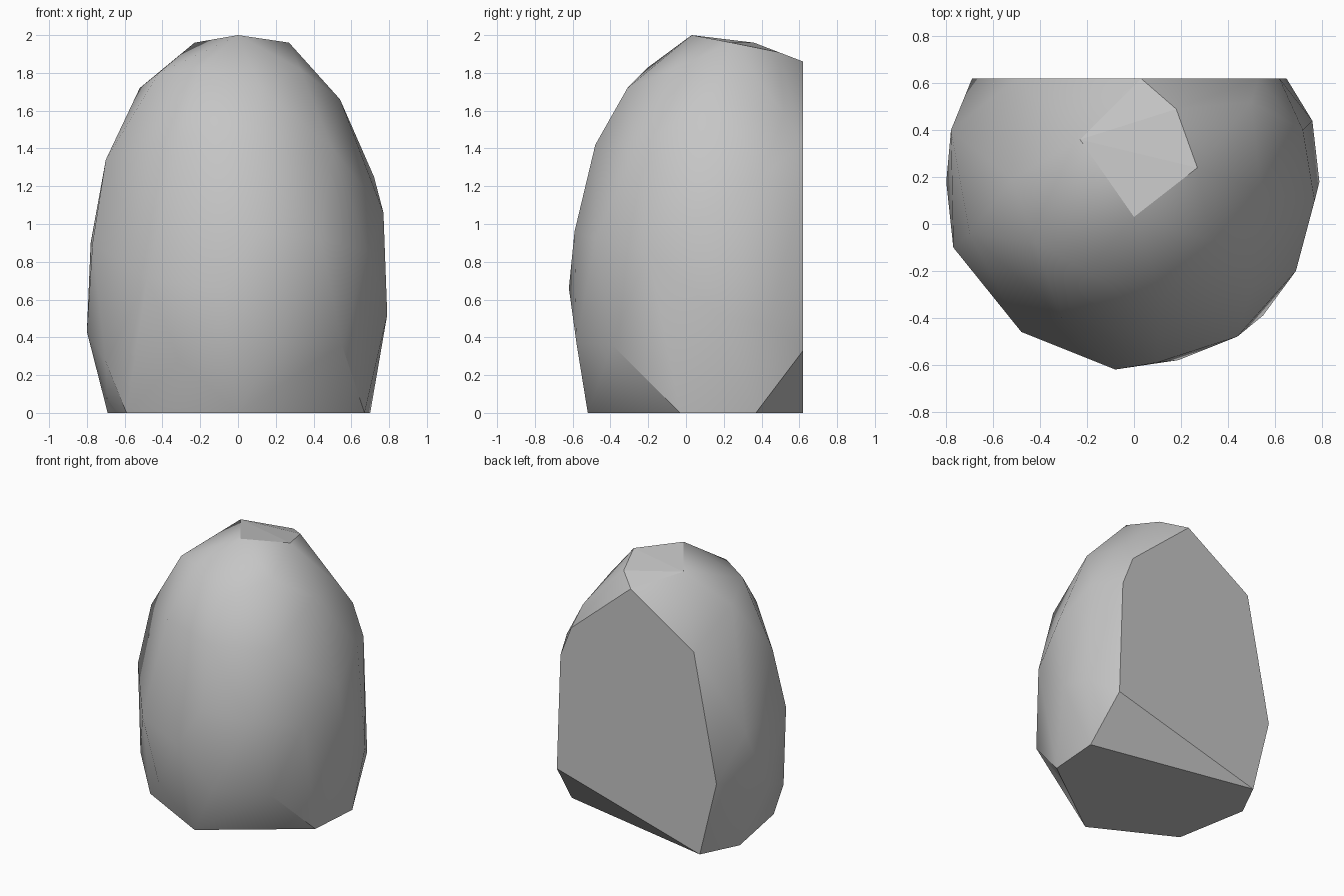
import bpy
import bmesh
from mathutils import Vector

default_cube = bpy.data.objects.get("Cube")
if default_cube:
    bpy.data.objects.remove(default_cube, do_unlink=True)

BACK = 0.62  # depth of the plane that slices the stone flat


def make_material(name, colour):
    """One flat colour, shown both in the viewport and in a render."""
    material = bpy.data.materials.new(name)
    material.use_nodes = True
    material.diffuse_color = colour
    shader = material.node_tree.nodes["Principled BSDF"]
    shader.inputs["Base Color"].default_value = colour
    shader.inputs["Roughness"].default_value = 0.9
    return material


def hull_object(name, corners, material):
    """Wrap a convex stone around its chipped corners."""
    bm = bmesh.new()
    for corner in corners:
        bm.verts.new(corner)
    result = bmesh.ops.convex_hull(bm, input=bm.verts[:])
    unused = set(result["geom_interior"]) | set(result["geom_unused"])
    loose = [g for g in unused if isinstance(g, bmesh.types.BMVert) and g.is_valid]
    bmesh.ops.delete(bm, geom=loose, context="VERTS")
    # Join the triangles of each flat slice into one face
    bmesh.ops.dissolve_limit(bm, angle_limit=0.02, verts=bm.verts[:], edges=bm.edges[:])
    bmesh.ops.recalc_face_normals(bm, faces=bm.faces[:])

    mesh = bpy.data.meshes.new(name)
    bm.to_mesh(mesh)
    bm.free()
    mesh.materials.append(material)
    stone = bpy.data.objects.new(name, mesh)
    bpy.context.collection.objects.link(stone)
    return stone


# Flat underside: x, y
base = [(x, y, 0) for x, y in (
    (.7, .37), (-.55, BACK), (-.69, .34), (-.59, -.21), (0, -.52), (.67, -.03))]

# Flat sliced back: x, z
back = [(x, BACK, z) for x, z in (
    (.65, .33), (.62, 1.2), (.53, 1.43), (.03, 1.86), (-.5, 1.52), (-.69, .57))]

# Tilted facet on the crown
crown = [(0, .03, 2), (-.23, .36, 1.96), (.27, .24, 1.96), (.18, .49, 1.91)]

# Shoulder corners below the crown
shoulder = [(-.52, .19, 1.72), (-.42, -.08, 1.8), (-.2, -.2, 1.83),
            (.12, -.31, 1.72), (.33, -.07, 1.82), (.54, .14, 1.66), (.5, .52, 1.58)]

# Chest corners of the upper half
chest = [(-.7, -.04, 1.34), (-.31, -.4, 1.47), (.1, -.48, 1.42),
         (.5, -.27, 1.4), (.72, .4, 1.25), (.77, .1, 1.06)]

# Widest corners around the belly
belly = [(-.78, .4, .9), (-.77, -.1, .9), (-.48, -.46, .71), (-.08, -.62, .66),
         (.1, -.59, .96), (.44, -.48, .92), (.69, -.2, .85), (.79, .18, .52), (.76, .44, .46)]

# Corners of the undercut just above the ground
foot = [(-.8, .18, .43), (-.7, -.17, .27), (-.31, -.51, .28),
        (.19, -.58, .37), (.55, -.39, .36)]

grey = make_material("stone grey", (0.56, 0.56, 0.56, 1))
stone = hull_object("stone", base + back + crown + shoulder + chest + belly + foot, grey)

# Soft weathered sides, crisp slices
bpy.ops.object.select_all(action="DESELECT")
stone.select_set(True)
bpy.context.view_layer.objects.active = stone
bpy.ops.object.shade_smooth_by_angle(angle=0.6)

slices = [(Vector((0, 0, -1)), .99), (Vector((0, 1, 0)), .99), (Vector((0, .2, 1)).normalized(), .96)]
for face in stone.data.polygons:
    if any(face.normal.dot(way) > limit for way, limit in slices):
        face.use_smooth = False
